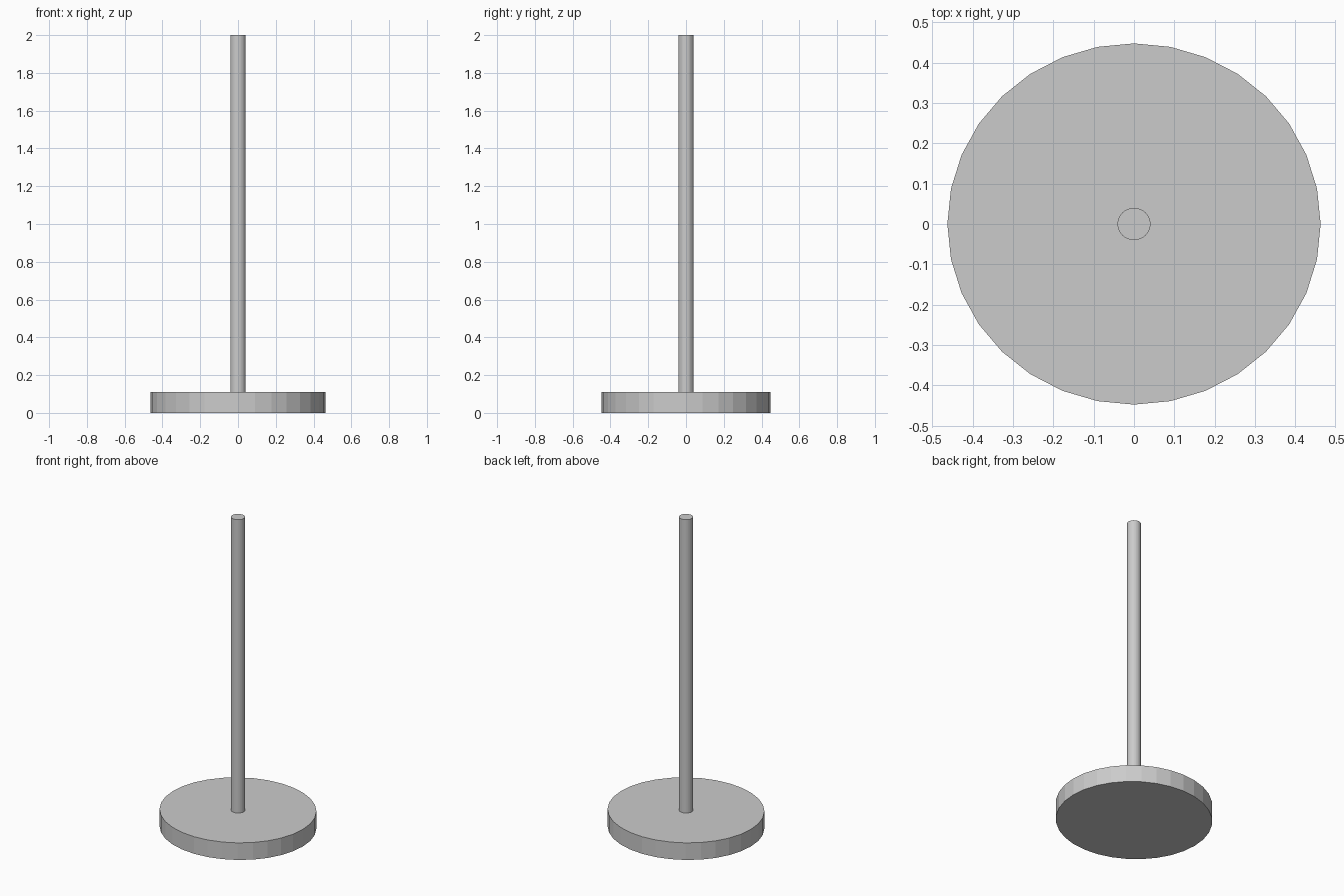
import bpy

if "Cube" in bpy.data.objects:
    bpy.data.objects.remove(bpy.data.objects["Cube"])


def cylinder(name, rx, ry, z0, z1, sides=32):
    """Upright flat-faced cylinder with slightly elliptical section."""
    bpy.ops.mesh.primitive_cylinder_add(
        vertices=sides, radius=1, depth=1, location=(0, 0, (z0 + z1) / 2))
    ob = bpy.context.object
    ob.name = name
    ob.scale = (rx, ry, z1 - z0)
    bpy.ops.object.transform_apply(location=False, rotation=False, scale=True)
    return ob


# Heavy round foot
cylinder("base_disc", 0.463, 0.448, 0.0, 0.11)

# Thin upright pole standing on the foot
cylinder("pole", 0.041, 0.040, 0.11, 2.0)
